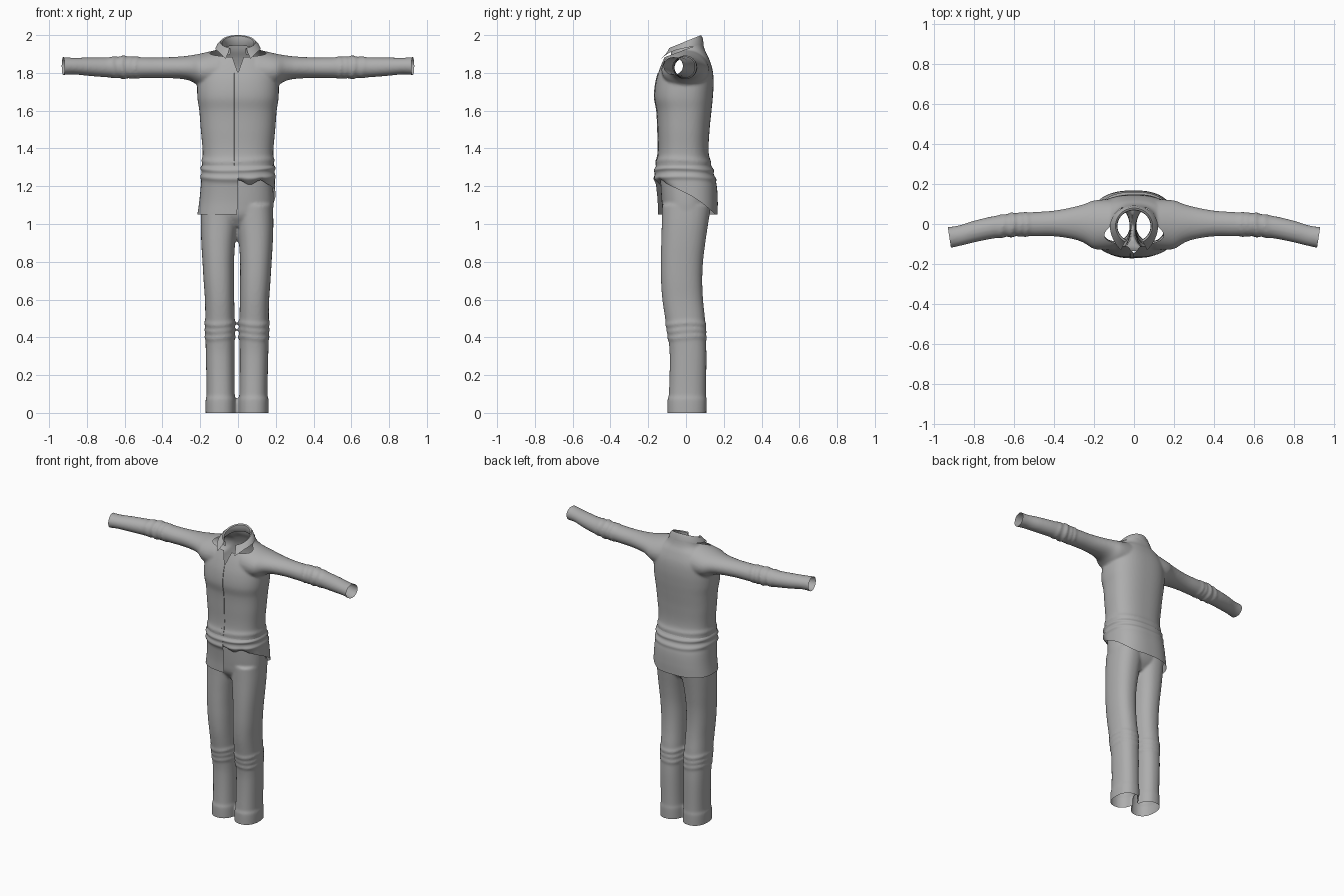
import bpy, bmesh, math
from mathutils import Vector
from mathutils.bvhtree import BVHTree

cube = bpy.data.objects.get("Cube")
if cube:
    bpy.data.objects.remove(cube, do_unlink=True)

cloth = bpy.data.materials.new("grey_cloth")
GREY = (0.42, 0.42, 0.42, 1)
cloth.diffuse_color = GREY
cloth.use_nodes = True
cloth.node_tree.nodes["Principled BSDF"].inputs["Base Color"].default_value = GREY


def sample(rows, t):
    """Smooth interpolation of rows whose first entry is the position."""
    i = max(k for k in range(len(rows) - 1) if k == 0 or rows[k][0] <= t)
    a, b = rows[i], rows[i + 1]
    p, n = rows[max(i - 1, 0)], rows[min(i + 2, len(rows) - 1)]
    h = b[0] - a[0]
    f = (t - a[0]) / h
    out = []
    for k in range(1, len(a)):
        m0 = (b[k] - p[k]) / (b[0] - p[0]) * h
        m1 = (n[k] - a[k]) / (n[0] - a[0]) * h
        out.append((2*f**3 - 3*f*f + 1) * a[k] + (f**3 - 2*f*f + f) * m0
                   + (3*f*f - 2*f**3) * b[k] + (f**3 - f*f) * m1)
    return out


def oval(ext, u, power=2.3, grow=0.0):
    """Point on a rounded-box oval given (min a, max a, min b, max b)."""
    a0, a1, b0, b1 = ext
    c, s = math.cos(u), math.sin(u)
    c = math.copysign(abs(c) ** (2 / power), c)
    s = math.copysign(abs(s) ** (2 / power), s)
    return ((a0 + a1) / 2 + ((a1 - a0) / 2 + grow) * c,
            (b0 + b1) / 2 + ((b1 - b0) / 2 + grow) * s)


def folds(t, u, ridges):
    """Slightly wandering cloth ridges: (position, height, width)."""
    return sum(h * math.exp(-((t + 0.006 * math.sin(2 * u + 9 * c) - c) / w) ** 2)
               for c, h, w in ridges)


def tube(bm, rows, place, ridges=(), power=2.3, step=0.008, sides=64):
    """Closed loft through the rows."""
    t0, t1 = rows[0][0], rows[-1][0]
    n = max(2, round((t1 - t0) / step))
    rings = []
    for i in range(n + 1):
        t = t0 + (t1 - t0) * i / n
        ext = sample(rows, t)
        ring = []
        for j in range(sides):
            u = math.tau * j / sides
            ring.append(bm.verts.new(place(t, *oval(ext, u, power, folds(t, u, ridges)))))
        rings.append(ring)
    for r, q in zip(rings, rings[1:]):
        for j in range(sides):
            k = (j + 1) % sides
            bm.faces.new((r[j], r[k], q[k], q[j]))
    bm.faces.new(rings[0])
    bm.faces.new(rings[-1])


def finish(name, bm):
    me = bpy.data.meshes.new(name)
    bm.to_mesh(me)
    bm.free()
    me.materials.append(cloth)
    ob = bpy.data.objects.new(name, me)
    bpy.context.collection.objects.link(ob)
    bpy.ops.object.select_all(action='DESELECT')
    ob.select_set(True)
    bpy.context.view_layer.objects.active = ob
    bpy.ops.object.shade_smooth_by_angle(angle=math.radians(50))
    return ob


def fuse(bm, smooth):
    """Merge overlapping lofts into one smooth skin."""
    bmesh.ops.recalc_face_normals(bm, faces=bm.faces)
    ob = finish("helper", bm)
    rem = ob.modifiers.new("merge", 'REMESH')
    rem.mode, rem.voxel_size = 'VOXEL', 0.008
    sm = ob.modifiers.new("soften", 'SMOOTH')
    sm.factor, sm.iterations = 0.5, smooth
    deps = bpy.context.evaluated_depsgraph_get()
    out = bmesh.new()
    out.from_object(ob, deps)
    bpy.data.objects.remove(ob, do_unlink=True)
    return out


def cut(bm, co, no, clear=True):
    bmesh.ops.bisect_plane(bm, geom=bm.verts[:] + bm.edges[:] + bm.faces[:],
                           plane_co=co, plane_no=no, clear_outer=clear)


def upright(z, x, y):
    return (x, y, z)


def strip(name, grid):
    bm = bmesh.new()
    vs = [[bm.verts.new(p) for p in row] for row in grid]
    for r, q in zip(vs, vs[1:]):
        for j in range(len(r) - 1):
            bm.faces.new((r[j], r[j + 1], q[j + 1], q[j]))
    bmesh.ops.recalc_face_normals(bm, faces=bm.faces)
    return finish(name, bm)


# Shirt body and sleeves: torso rows are z, half width, front y, back y
torso = [(1.25, .19, -.165, .15), (1.3, .19, -.16, .135), (1.38, .187, -.148, .12),
         (1.5, .197, -.15, .125), (1.6, .205, -.155, .135), (1.67, .215, -.167, .142),
         (1.75, .215, -.16, .146), (1.82, .205, -.14, .14), (1.88, .165, -.115, .12),
         (1.92, .115, -.095, .1), (1.98, .1, -.08, .085)]
# Sleeve rows are x, front y, back y, bottom z, top z
sleeve = [(.1, -.13, .125, 1.7, 1.925), (.2, -.125, .118, 1.728, 1.902),
          (.25, -.095, .1, 1.757, 1.893), (.3, -.077, .086, 1.768, 1.887),
          (.4, -.062, .067, 1.773, 1.882), (.5, -.062, .06, 1.773, 1.882),
          (.6, -.06, .052, 1.773, 1.886), (.7, -.072, .04, 1.777, 1.882),
          (.8, -.092, .017, 1.785, 1.881), (.87, -.109, -.005, 1.792, 1.88),
          (.91, -.118, -.013, 1.79, 1.882), (.96, -.13, -.018, 1.786, 1.888)]
bm = bmesh.new()
tube(bm, [(z, -w, w, f, b) for z, w, f, b in torso], upright,
     [(1.335, .006, .012)], power=2.5)
for side in (-1, 1):
    tube(bm, sleeve, lambda t, y, z: (side * t, y, z),
         [(.54, .006, .008), (.57, .005, .008), (.61, .009, .012), (.66, .005, .012)], power=2)
shirt_bm = fuse(bm, 5)
for side in (-1, 1):
    cut(shirt_bm, (side * .925, -.07, 1.84), (side * .99, -.15, 0))
cut(shirt_bm, (0, 0, 1.305), (0, 0, -1))
cut(shirt_bm, (0, 0, 1.925), (0, -.37, 1))
# Open neckline cut as a V
for side in (-1, 1):
    cut(shirt_bm, (0, 0, 1.8), (side, 0, -.36), False)
gone = [f for f in shirt_bm.faces for c in [f.calc_center_median()]
        if c.z > 1.8 and c.y < 0 and abs(c.x) < .36 * (c.z - 1.8)]
bmesh.ops.delete(shirt_bm, geom=gone, context='FACES')
skin = BVHTree.FromBMesh(shirt_bm)
finish("shirt", shirt_bm)

# Front placket follows the chest
grid = []
for i in range(41):
    z = 1.31 + .49 * i / 40
    row = []
    for x, lift in ((-.02, 0), (-.018, .003), (0, .003), (.001, 0)):
        hit = skin.ray_cast(Vector((x, -1, z)), Vector((0, 1, 0)))[0]
        row.append((x, (hit.y if hit else -.15) - lift, z))
    grid.append(row)
strip("placket", grid)

# Shirt tail: loose on the right and back, tucked up at the left front
tail = [(1.05, -.215, .205, -.148, .167), (1.12, -.205, .2, -.15, .168),
        (1.2, -.197, .196, -.158, .163), (1.25, -.193, .193, -.166, .15),
        (1.31, -.191, .191, -.159, .134)]


def hem(x, y, left):
    if not left:
        return 1.05
    f = min(max((y + .13) / .28, 0), 1)
    ripple = .012 * math.cos(x * 50) * (1 - f) ** 6
    return 1.22 - .17 * f ** 1.4 + ripple


grid = []
for i in range(37):
    row = []
    for j in range(129):
        u = -math.pi / 2 + math.tau * j / 128
        x, y = oval(sample(tail, 1.2), u)
        low = hem(x, y, j < 64)
        z = 1.31 + (low - 1.31) * i / 36
        grow = folds(z, u, [(1.29, .008, .012), (1.245, .007, .014)])
        if j < 64:
            grow -= .02 * max(0, 1 - (y + .16) / .12) * (i / 36) ** 6
        px, py = oval(sample(tail, z), u, 2.5, grow)
        row.append((px, py, z))
    grid.append(row)
strip("shirt_tail", grid)

# Folded collar: stand, rolled top and pointed fall
grid = []
for j in range(49):
    a = math.radians(152) * (j / 24 - 1)
    s, c = math.sin(a), math.cos(a)
    front = (1 - c) / 2
    tip = front ** 8
    grid.append([(.094 * s, -.005 + .085 * c, 1.945 - .055 * front),
                 (.083 * s, -.01 + .078 * c, 1.97 - .065 * front),
                 (.085 * s, -.01 + .08 * c, 1.995 - .072 * front),
                 (.093 * s, -.01 + .09 * c, 2.0 - .073 * front),
                 (.108 * s, -.012 + .1 * c, 1.985 - .068 * front - .02 * tip),
                 ((.12 + .03 * tip) * s, -.014 + .108 * c - .035 * tip,
                  1.95 - .04 * front - .06 * tip)])
strip("collar", grid)

# Trousers: leg rows are z, inner x, outer x, front y, back y
leg = [(-.02, .008, .166, -.097, .107), (.075, .008, .166, -.097, .109),
       (.09, .012, .161, -.091, .106), (.3, .014, .165, -.086, .108),
       (.4, .013, .167, -.094, .105), (.5, .013, .168, -.11, .1),
       (.6, .015, .17, -.125, .09), (.7, .016, .177, -.132, .086),
       (.8, .016, .183, -.133, .09), (.9, .01, .189, -.131, .102),
       (1.0, -.002, .192, -.128, .117), (1.1, -.01, .19, -.126, .133)]
hips = [(.985, -.13, .13, -.08, .07), (1.04, -.175, .175, -.117, .115),
        (1.1, -.188, .188, -.127, .132), (1.27, -.182, .182, -.138, .132)]
bm = bmesh.new()
for side in (-1, 1):
    tube(bm, leg, lambda z, x, y: (side * x - .005, y, z),
         [(.4, .006, .01), (.435, .006, .01), (.47, .007, .011)])
tube(bm, hips, upright)
trousers_bm = fuse(bm, 4)
cut(trousers_bm, (0, 0, 0), (0, 0, -1))
cut(trousers_bm, (0, 0, 1.245), (0, 0, 1))
finish("trousers", trousers_bm)
